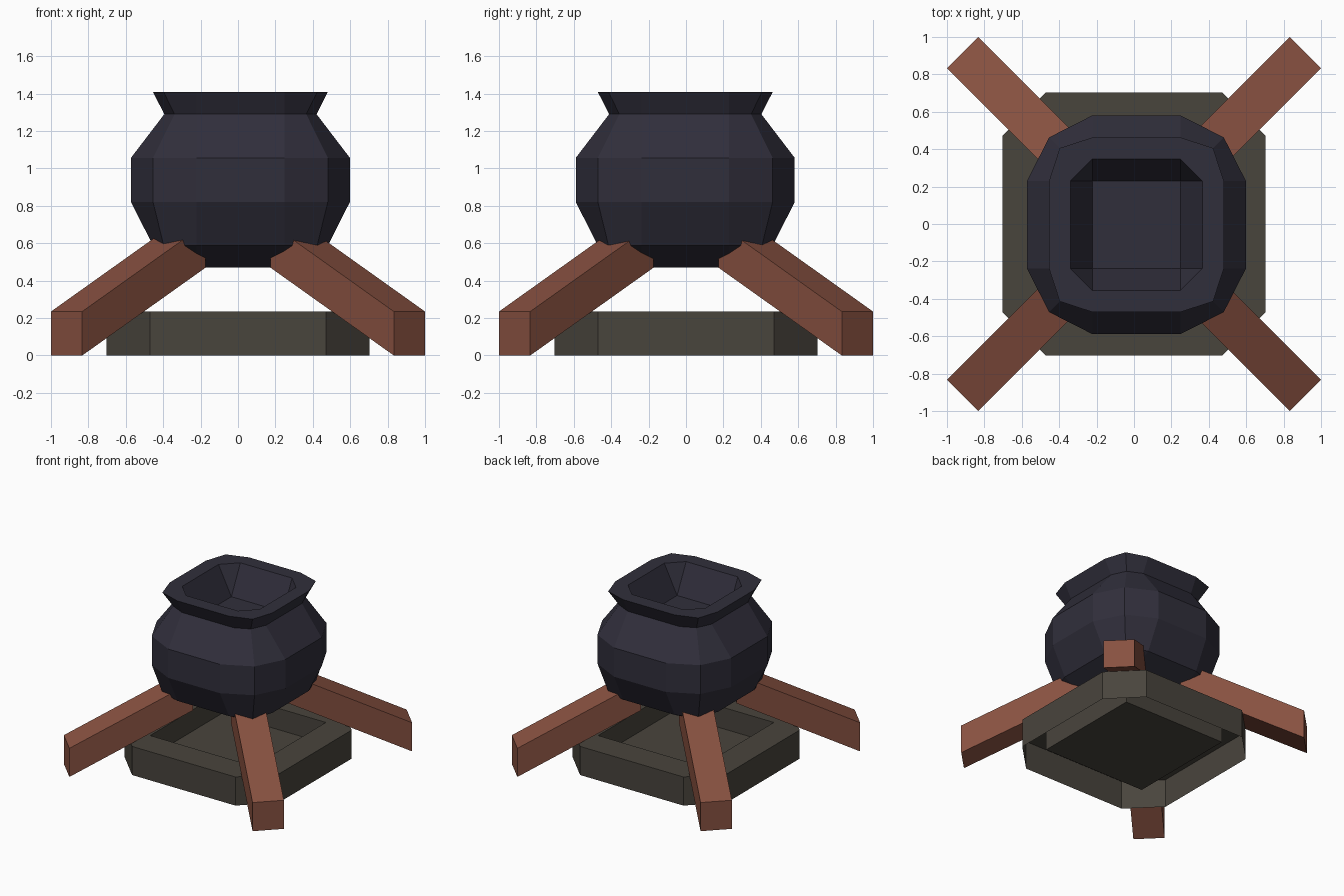
import bpy, bmesh

if "Cube" in bpy.data.objects:
    bpy.data.objects.remove(bpy.data.objects["Cube"])

def material(name, rgb):
    m = bpy.data.materials.new(name)
    m.diffuse_color = (*rgb, 1)
    m.use_nodes = True
    m.node_tree.nodes["Principled BSDF"].inputs["Base Color"].default_value = m.diffuse_color
    return m

IRON = material("dark iron", (0.030, 0.028, 0.044))
WOOD = material("red brown wood", (0.245, 0.082, 0.052))
STONE = material("dark stone", (0.066, 0.058, 0.046))
A = 0.235  # half width of the flat sides

def finish(name, bm, mat, recalc=True):
    bmesh.ops.remove_doubles(bm, verts=bm.verts, dist=0.0005)
    if recalc:
        bmesh.ops.recalc_face_normals(bm, faces=bm.faces)
    me = bpy.data.meshes.new(name)
    bm.to_mesh(me)
    bm.free()
    me.materials.append(mat)
    ob = bpy.data.objects.new(name, me)
    bpy.context.collection.objects.link(ob)
    return ob

def ring(bm, half, corner, z, a=A):
    """Twelve-sided rounded square: flat side ends plus one corner point."""
    pts = []
    x, y = (half, 0), (0, half)
    for c, s in ((1, 0), (0, 1), (-1, 0), (0, -1)):
        for px, py in ((half, a), (corner, corner), (a, half)):
            pts.append(bm.verts.new((c * px - s * py, s * px + c * py, z)))
    return pts

def bridge(bm, r0, r1):
    n = len(r0)
    for i in range(n):
        j = (i + 1) % n
        bm.faces.new((r0[i], r0[j], r1[j], r1[i]))

# Cauldron: outside from the bottom up, over the rim, down to the inner floor
bm = bmesh.new()
profile = [(A, A, 0.47), (0.467, 0.41, 0.587), (0.585, 0.467, 0.82),
           (0.585, 0.467, 1.057), (0.407, 0.352, 1.29), (0.467, 0.41, 1.408),
           (0.352, 0.2935, 1.408), (A, A, 1.174)]
rings = [ring(bm, *p) for p in profile]
for r0, r1 in zip(rings, rings[1:]):
    bridge(bm, r0, r1)
for r, order in ((rings[0], -1), (rings[-1], 1)):
    bm.faces.new([r[i] for i in (1, 4, 7, 10)][::order])
# cap corners coincide with their doubled neighbours and get merged
pot = finish("cauldron", bm, IRON)
pot.location = (0.013, -0.004, 0)

# Fire pit: chamfered outer wall, flat top, recessed square tray, open below
bm = bmesh.new()
B = 0.47
rings = [ring(bm, 0.704, 0.587, 0, B), ring(bm, 0.704, 0.587, 0.235, B),
         ring(bm, B, B, 0.235, B), ring(bm, B, B, 0.06, B)]
for r0, r1 in zip(rings, rings[1:]):
    bridge(bm, r0, r1)
bm.faces.new([rings[-1][i] for i in (1, 4, 7, 10)])
finish("fire_pit", bm, STONE, recalc=False)

# Four slanted legs: upright end faces, leaning inwards under the cauldron
for name, sx, sy in (("front_right_leg", 1, -1), ("front_left_leg", -1, -1),
                     ("back_right_leg", 1, 1), ("back_left_leg", -1, 1)):
    bm = bmesh.new()
    ends = []
    for shift, z in ((0, 0), (0.66, 0.47)):
        p, q = 0.833 - shift, 1.0 - shift
        ends.append([bm.verts.new((sx * u, sy * v, z + h)) for u, v, h in
                     ((p, q, 0), (q, p, 0), (q, p, 0.235), (p, q, 0.235))])
    bridge(bm, *ends)
    bm.faces.new(ends[0])
    bm.faces.new(ends[1])
    finish(name, bm, WOOD)
